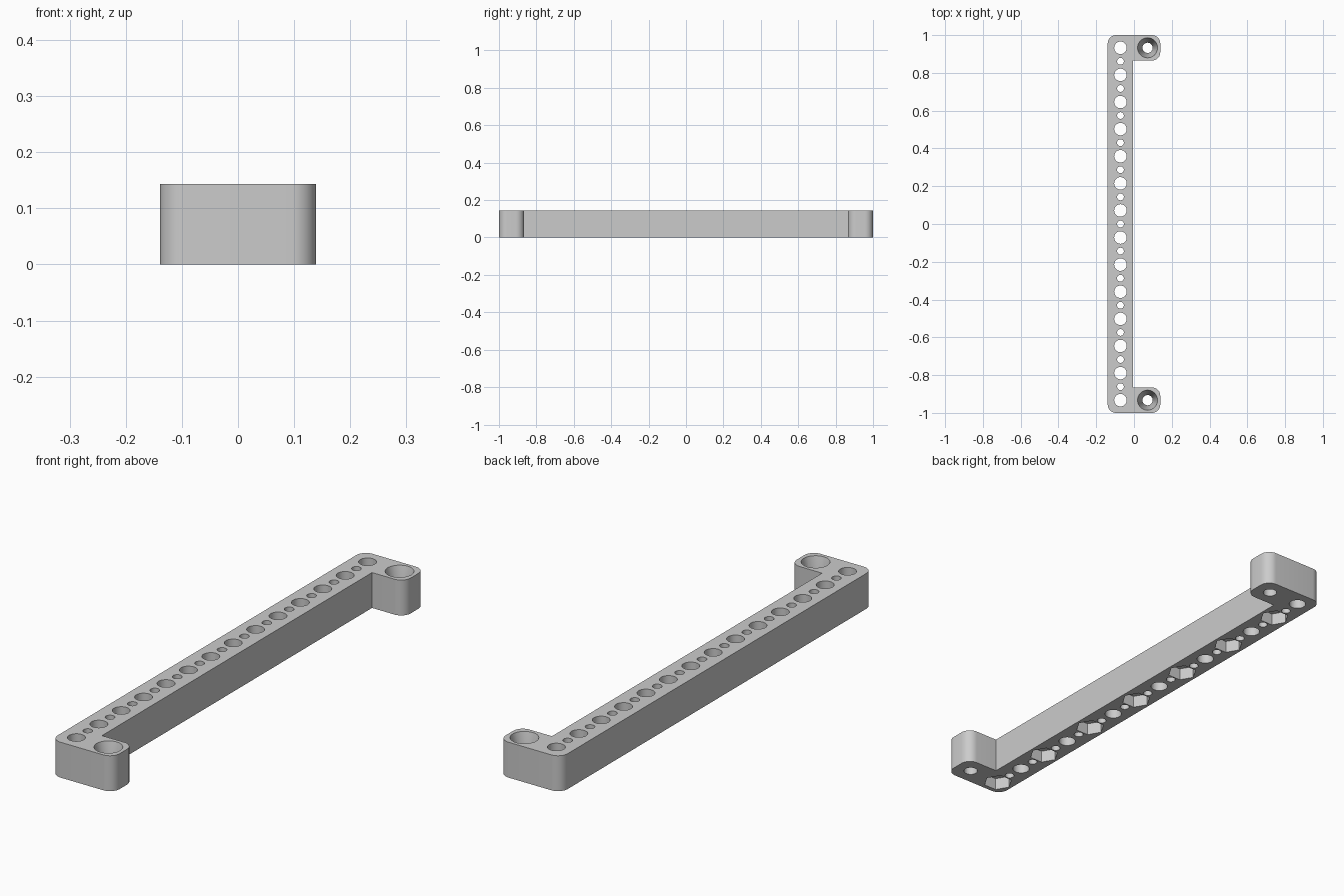
import bpy, bmesh, math
from mathutils import Matrix

if "Cube" in bpy.data.objects:
    bpy.data.objects.remove(bpy.data.objects["Cube"])

PITCH = 0.1435                 # hole spacing, also the height
HALF_W = 0.139
HOLE_X = PITCH / 2
BAR_EDGE = -0.0045             # inner side of the long bar
TAB_EDGE = 0.8655              # inner side of the end tabs
CORNER = 0.043
HOLES = 14

grey = bpy.data.materials.new("light_grey_plastic")
grey.use_nodes = True
colour = (0.6, 0.6, 0.6, 1)
grey.diffuse_color = colour
grey.node_tree.nodes["Principled BSDF"].inputs["Base Color"].default_value = colour


def make_object(name, bm):
    bmesh.ops.recalc_face_normals(bm, faces=bm.faces)
    mesh = bpy.data.meshes.new(name)
    bm.to_mesh(mesh)
    bm.free()
    mesh.materials.append(grey)
    obj = bpy.data.objects.new(name, mesh)
    bpy.context.collection.objects.link(obj)
    return obj


def add_plug(bm, x, y, z0, z1, r0, r1=None, sides=40):
    """Closed cylinder, prism or cone between two heights."""
    bmesh.ops.create_cone(
        bm, cap_ends=True, segments=sides, radius1=r0,
        radius2=r0 if r1 is None else r1, depth=z1 - z0,
        matrix=Matrix.Translation((x, y, (z0 + z1) / 2)))


def cut(target, cutter):
    cutter.hide_render = True
    mod = target.modifiers.new(cutter.name, 'BOOLEAN')
    mod.operation = 'DIFFERENCE'
    mod.solver = 'EXACT'
    mod.object = cutter
    bpy.context.view_layer.objects.active = target
    bpy.ops.object.modifier_apply(modifier=mod.name)
    bpy.data.objects.remove(cutter)


# Bracket body: C-shaped outline, extruded, outer upright edges rounded
half = [(-HALF_W, -1), (HALF_W, -1), (HALF_W, -TAB_EDGE), (BAR_EDGE, -TAB_EDGE)]
outline = half + [(x, -y) for x, y in reversed(half)]
bm = bmesh.new()
face = bm.faces.new([bm.verts.new((x, y, 0)) for x, y in outline])
lifted = bmesh.ops.extrude_face_region(bm, geom=[face])["geom"]
bmesh.ops.translate(bm, vec=(0, 0, PITCH),
                    verts=[v for v in lifted if isinstance(v, bmesh.types.BMVert)])
upright = [e for e in bm.edges
           if abs(e.verts[0].co.z - e.verts[1].co.z) > 0.1
           and abs(e.verts[0].co.x - BAR_EDGE) > 0.01]
bmesh.ops.bevel(bm, geom=upright, offset=CORNER, segments=10, profile=0.5,
                affect='EDGES')
bracket = make_object("mounting_bracket", bm)

# Row of large holes with small holes between them, and tab screw holes
first = -(HOLES - 1) / 2 * PITCH
rows = [first + i * PITCH for i in range(HOLES)]
bm = bmesh.new()
for y in rows:
    add_plug(bm, -HOLE_X, y, -0.1, 0.3, 0.033)
for y in rows[:-1]:
    add_plug(bm, -HOLE_X, y + PITCH / 2, -0.1, 0.3, 0.018, sides=28)
for y in (rows[0], rows[-1]):
    add_plug(bm, HOLE_X, y, -0.1, 0.3, 0.027)
cut(bracket, make_object("round_hole_cutter", bm))

# Steep tapered screw seats in the tabs
bm = bmesh.new()
slope = (0.053 - 0.027) / 0.11
for y in (rows[0], rows[-1]):
    add_plug(bm, HOLE_X, y, PITCH - 0.12, PITCH + 0.02,
             0.053 - 0.12 * slope, 0.053 + 0.02 * slope)
cut(bracket, make_object("screw_seat_cutter", bm))

# Hexagonal nut pockets under every other large hole
bm = bmesh.new()
for y in rows[::2]:
    add_plug(bm, -HOLE_X, y, -0.05, 0.05, 0.057, sides=6)
# Turn the hexagons so a corner points across the bar
for y in rows[::2]:
    verts = [v for v in bm.verts if abs(v.co.y - y) < PITCH / 2]
    on_axis = any(abs(v.co.y - y) < 0.001 for v in verts)
    if not on_axis:
        bmesh.ops.rotate(bm, verts=verts, cent=(-HOLE_X, y, 0),
                         matrix=Matrix.Rotation(math.radians(30), 3, 'Z'))
cut(bracket, make_object("nut_pocket_cutter", bm))

# Smooth rounded walls, crisp edges
bpy.ops.object.select_all(action='DESELECT')
bracket.select_set(True)
bpy.context.view_layer.objects.active = bracket
bpy.ops.object.shade_smooth_by_angle(angle=math.radians(30))
